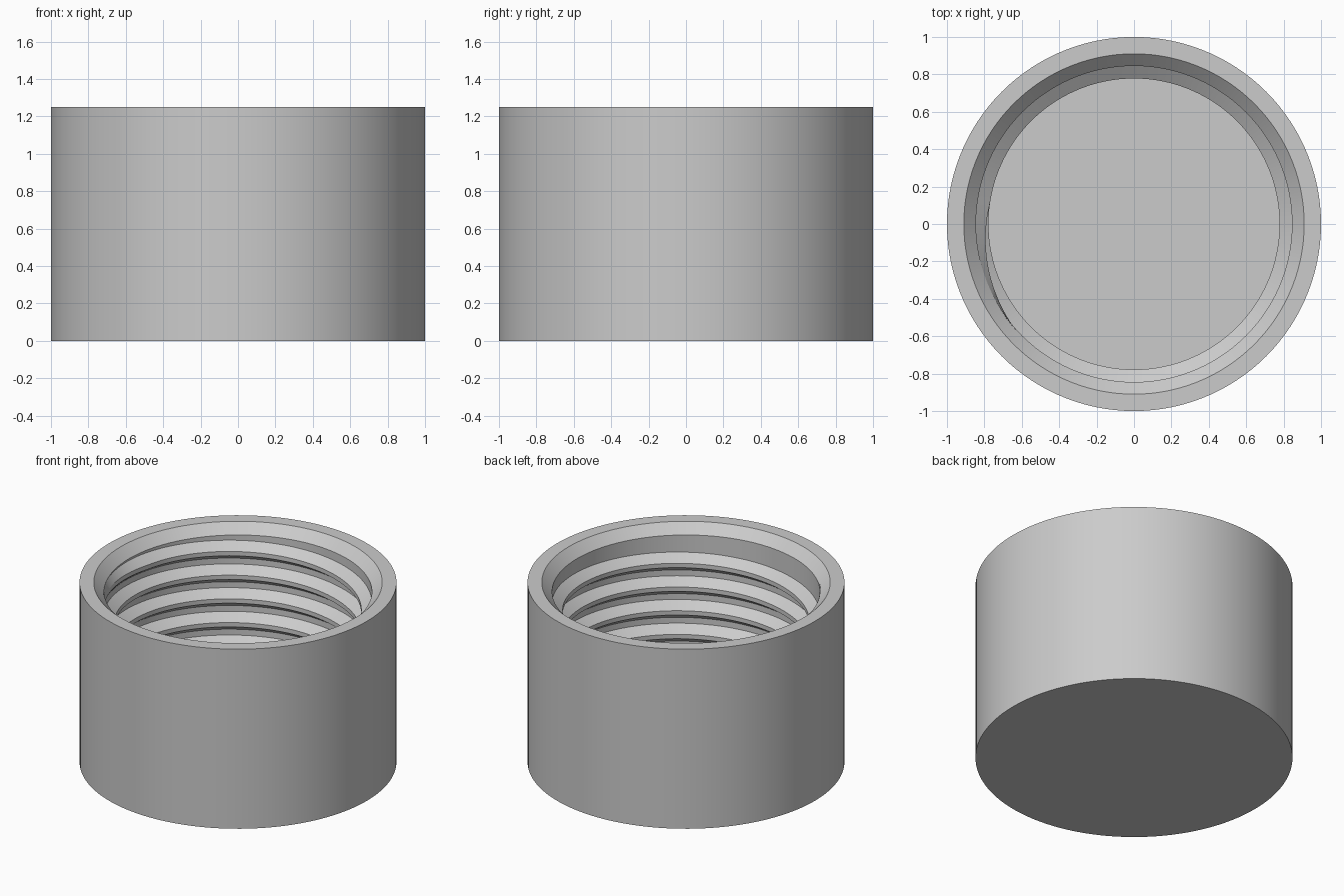
import bpy, bmesh, math

cube = bpy.data.objects.get("Cube")
if cube:
    bpy.data.objects.remove(cube, do_unlink=True)

SEG = 120
HEIGHT, FLOOR = 1.25, 0.15
OUTER, MOUTH, ROOT, CREST = 1.0, 0.91, 0.845, 0.778
PITCH, FLANK, LAND = 0.165, 0.05, 0.03
TURNS, FADE, END_ANGLE, TOP = 5.5, 50, 222, 1.195

grey = bpy.data.materials.new("grey plastic")
grey.use_nodes = True
colour = (0.6, 0.6, 0.6, 1)
grey.diffuse_color = colour
grey.node_tree.nodes["Principled BSDF"].inputs["Base Color"].default_value = colour


def finish(name, bm):
    bmesh.ops.recalc_face_normals(bm, faces=bm.faces)
    mesh = bpy.data.meshes.new(name)
    bm.to_mesh(mesh)
    bm.free()
    mesh.materials.append(grey)
    obj = bpy.data.objects.new(name, mesh)
    bpy.context.collection.objects.link(obj)
    bpy.ops.object.select_all(action="DESELECT")
    obj.select_set(True)
    bpy.context.view_layer.objects.active = obj
    bpy.ops.object.shade_smooth_by_angle(angle=math.radians(25))
    return obj


def ring(bm, radius, z):
    steps = [i * math.tau / SEG for i in range(SEG)]
    return [bm.verts.new((radius * math.cos(a), radius * math.sin(a), z)) for a in steps]


# Cup: outer wall, flat rim, chamfered mouth, straight bore and floor
bm = bmesh.new()
profile = [(OUTER, 0), (OUTER, HEIGHT), (MOUTH, HEIGHT),
           (ROOT, HEIGHT - (MOUTH - ROOT)), (ROOT, FLOOR)]
rings = [ring(bm, r, z) for r, z in profile]
for low, high in zip(rings, rings[1:]):
    for i in range(SEG):
        j = (i + 1) % SEG
        bm.faces.new((low[i], low[j], high[j], high[i]))
bm.faces.new(rings[0])
bm.faces.new(rings[-1])
finish("cup", bm)

# Internal thread: right-handed helical ridge that fades into the bore at both ends
bm = bmesh.new()
base = ROOT + 0.004
count = int(TURNS * SEG)
sections = []
for i in range(count + 1):
    back = i * 360 / SEG
    angle = math.radians(END_ANGLE - back)
    fade = min(1, back / FADE, (TURNS * 360 - back) / FADE)
    crest = base + (CREST - base) * fade
    z = TOP - PITCH * back / 360
    section = [(base, z), (crest, z - FLANK),
               (crest, z - FLANK - LAND), (base, z - 2 * FLANK - LAND)]
    sections.append([bm.verts.new((r * math.cos(angle), r * math.sin(angle), h))
                     for r, h in section])
for a, b in zip(sections, sections[1:]):
    for k in range(4):
        n = (k + 1) % 4
        bm.faces.new((a[k], a[n], b[n], b[k]))
finish("internal_thread", bm)
